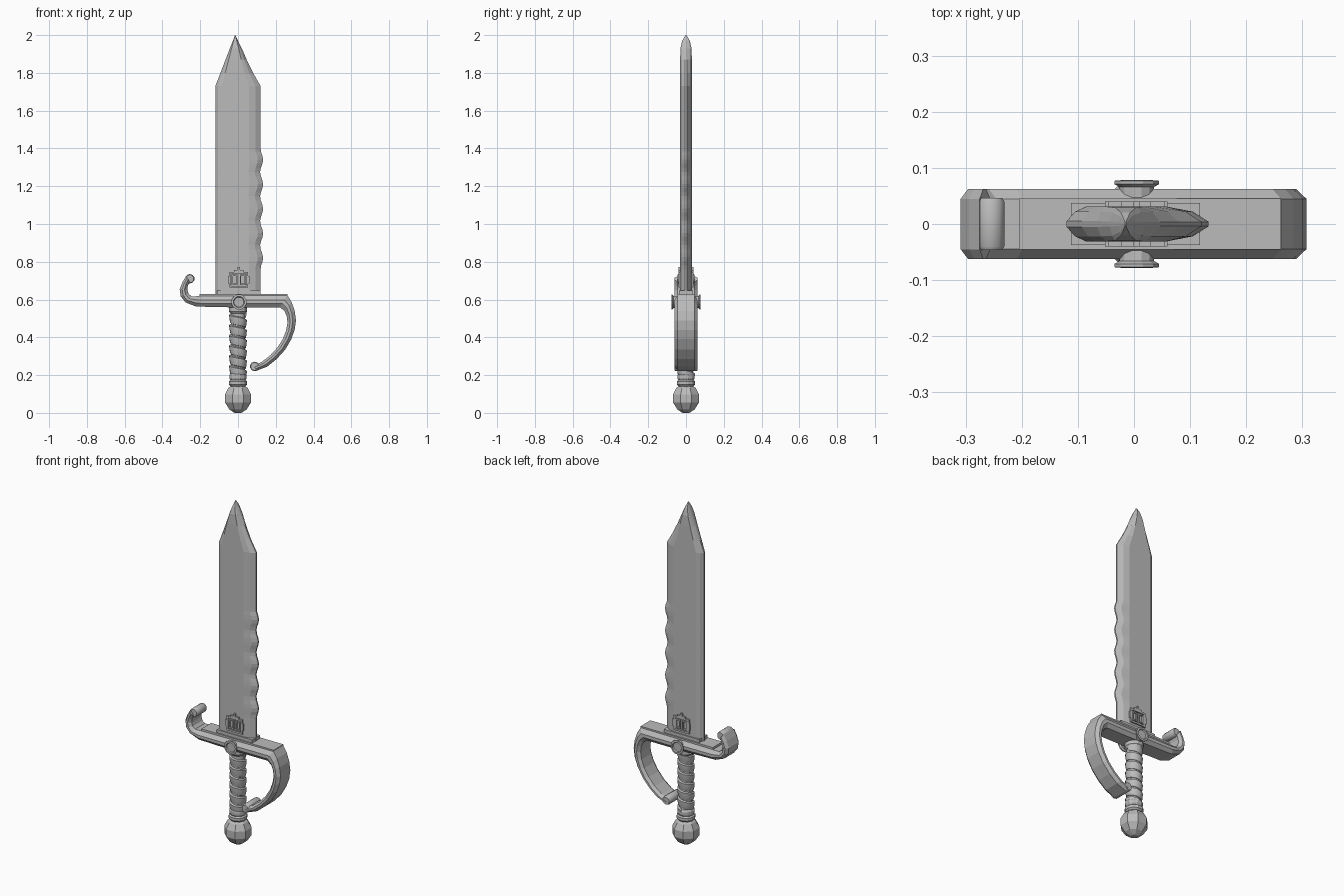
import bpy, bmesh, math

if "Cube" in bpy.data.objects:
    bpy.data.objects.remove(bpy.data.objects["Cube"])

steel = bpy.data.materials.new("grey_steel")
steel.diffuse_color = (0.5, 0.5, 0.5, 1)
steel.use_nodes = True
steel.node_tree.nodes["Principled BSDF"].inputs["Base Color"].default_value = steel.diffuse_color


def finish(name, bm, smooth=None):
    """Turn a bmesh into a named object with the one material."""
    bmesh.ops.recalc_face_normals(bm, faces=bm.faces[:])
    mesh = bpy.data.meshes.new(name)
    bm.to_mesh(mesh)
    bm.free()
    mesh.materials.append(steel)
    ob = bpy.data.objects.new(name, mesh)
    bpy.context.collection.objects.link(ob)
    if smooth:
        bpy.ops.object.select_all(action='DESELECT')
        ob.select_set(True)
        bpy.context.view_layer.objects.active = ob
        bpy.ops.object.shade_smooth_by_angle(angle=math.radians(smooth))
    return ob


def loft(name, rings, closed=True, caps=True, smooth=None):
    """Skin a list of equal-length point rings."""
    bm = bmesh.new()
    vs = [[bm.verts.new(p) for p in ring] for ring in rings]
    n = len(vs[0])
    for a, b in zip(vs, vs[1:]):
        for i in range(n if closed else n - 1):
            j = (i + 1) % n
            bm.faces.new((a[i], a[j], b[j], b[i]))
    if caps:
        bm.faces.new(vs[0])
        bm.faces.new(vs[-1])
    return finish(name, bm, smooth)


def lathe(name, profile, sides, centre=(0, 0, 0), axis='Z', flip=1, turn=0.5, smooth=None):
    """Spin (radius, height) points round z, or round y pointing along flip."""
    rings = []
    for r, h in profile:
        ring = []
        for k in range(sides):
            a = (k + turn) * math.tau / sides
            u, v = r * math.cos(a), r * math.sin(a)
            p = (u, v, h) if axis == 'Z' else (u, flip * h, v)
            ring.append([p[i] + centre[i] for i in range(3)])
        rings.append(ring)
    return loft(name, rings, smooth=smooth)


def add_box(bm, x0, x1, y0, y1, z0, z1):
    vs = bmesh.ops.create_cube(bm, size=1)["verts"]
    for v in vs:
        v.co = (x1 if v.co.x > 0 else x0, y1 if v.co.y > 0 else y0, z1 if v.co.z > 0 else z0)


def box(name, *bounds):
    bm = bmesh.new()
    add_box(bm, *bounds)
    return finish(name, bm)


def add_frame(bm, cx, cz, w, h, t, y0, y1):
    """Rectangular raised border."""
    x0, x1, z0, z1 = cx - w / 2, cx + w / 2, cz - h / 2, cz + h / 2
    add_box(bm, x0, x0 + t, y0, y1, z0, z1)
    add_box(bm, x1 - t, x1, y0, y1, z0, z1)
    add_box(bm, x0 + t, x1 - t, y0, y1, z0, z0 + t)
    add_box(bm, x0 + t, x1 - t, y0, y1, z1 - t, z1)


# Blade: flat faces, narrow back bevel, wide cutting bevel with a scalloped stretch
def blade_ring(z, xl, xr, thick=1.0):
    s = min(1.0, (xr - xl) / 0.24)
    half = [(xl, .005), (xl + .015 * s, .022), (xl + .035 * s, .031),
            (xl + .178 * s, .031), (xr - .028 * s, .022), (xr, .004)]
    return ([(x, -y * thick, z) for x, y in half] +
            [(x, y * thick, z) for x, y in reversed(half)])


sections = [blade_ring(.63, -.12, .12), blade_ring(.74, -.12, .12)]
for i in range(31):
    z = .76 + i * .0215
    wave = .125 + .008 * math.cos((z - .82) / .13 * math.tau)
    sections.append(blade_ring(z, -.12, wave if 0 < i < 30 else .12))
sections += [blade_ring(1.73, -.12, .12), blade_ring(1.80, -.093, .08),
             blade_ring(1.87, -.066, .046), blade_ring(1.93, -.043, .02, .95),
             blade_ring(1.97, -.027, .0, .65), blade_ring(2.0, -.016, -.014, .1)]
loft("blade", sections)
box("blade_collar", -.112, .118, -.037, .037, .62, .648)

# Raised ornament with two slots and a small crest, on both blade faces
for side, label in ((-1, "front"), (1, "back")):
    bm = bmesh.new()
    y0, y1 = side * .029, side * .040
    add_frame(bm, .004, .705, .10, .084, .010, y0, y1)
    for cx in (-.018, .026):
        add_frame(bm, cx, .705, .032, .054, .007, y0, y1)
    add_box(bm, -.022, .030, y0, y1, .745, .757)
    add_box(bm, -.002, .010, y0, y1, .757, .772)
    for x in (-.052, .054):
        add_box(bm, x, x + .006, y0, y1, .685, .725)
    finish("ornament_" + label, bm)

# Guard: hook, crossbar and knuckle bow swept as one chamfered strip
# Each station holds the x, z of one edge and of the opposite edge
stations = [
    ((-.256, .694), (-.275, .724)), ((-.266, .670), (-.294, .692)),
    ((-.268, .650), (-.309, .655)), ((-.261, .630), (-.304, .618)),
    ((-.246, .617), (-.278, .585)), ((-.200, .618), (-.222, .563)),
    ((.000, .620), (.000, .558)), ((.262, .622), (.222, .558)),
    ((.284, .587), (.246, .540)), ((.300, .540), (.258, .512)),
    ((.307, .490), (.262, .478)), ((.300, .440), (.255, .438)),
    ((.282, .390), (.238, .392)), ((.250, .335), (.210, .348)),
    ((.205, .285), (.170, .304)), ((.155, .245), (.125, .270)),
    ((.095, .222), (.085, .250)),
]


def strip_ring(a, b):
    ring = []
    profile = [(0, .045), (.38, .062), (.68, .062), (1, .045)]
    for t, y in profile + [(t, -y) for t, y in reversed(profile)]:
        ring.append((a[0] + (b[0] - a[0]) * t, y, a[1] + (b[1] - a[1]) * t))
    return ring


loft("guard_strip", [strip_ring(a, b) for a, b in stations])
box("guard_top_plate", -.205, .262, -.045, .045, .60, .630)

# Rolled ends of the hook and the knuckle bow
for name, x, z, r, w in (("hook_roll", -.255, .710, .025, .046),
                         ("bow_roll", .088, .246, .025, .060)):
    lathe(name, [(r * .85, -w), (r, -w + .006), (r, w - .006), (r * .85, w)],
          10, (x, 0, z), 'Y', smooth=40)

# Flanged rivets through the guard
for side, label in ((-1, "front"), (1, "back")):
    lathe("rivet_" + label, [(.030, .03), (.032, .066), (.041, .071), (.041, .077),
                             (.030, .078), (.026, .072)],
          12, (.005, 0, .587), 'Y', side)

# Grip: core with a spiral wrapped band
lathe("grip_core", [(.038, .19), (.039, .56)], 16, smooth=40)
pitch, sides, turns = .054, 16, 6.3
band = [(.036, 0), (.047, -.006), (.0455, -.028), (.041, -.047), (.036, -.050)]
coils = []
for k in range(int(turns * sides) + 1):
    a = k * math.tau / sides
    z = .552 - pitch * k / sides
    coils.append([(r * math.cos(a), r * math.sin(a), max(z + dz, .175)) for r, dz in band])
loft("grip_wrap", coils, smooth=35)
lathe("grip_top_collar", [(.040, .525), (.050, .538), (.050, .560)], 12)
lathe("grip_bottom_collar", [(.036, .135), (.050, .150), (.050, .167), (.042, .173),
                             (.047, .183), (.047, .200), (.040, .212)], 12)

# Faceted ball pommel
lathe("pommel", [(.020, 0), (.050, .019), (.074, .055), (.074, .098),
                 (.055, .132), (.034, .146)], 8)
